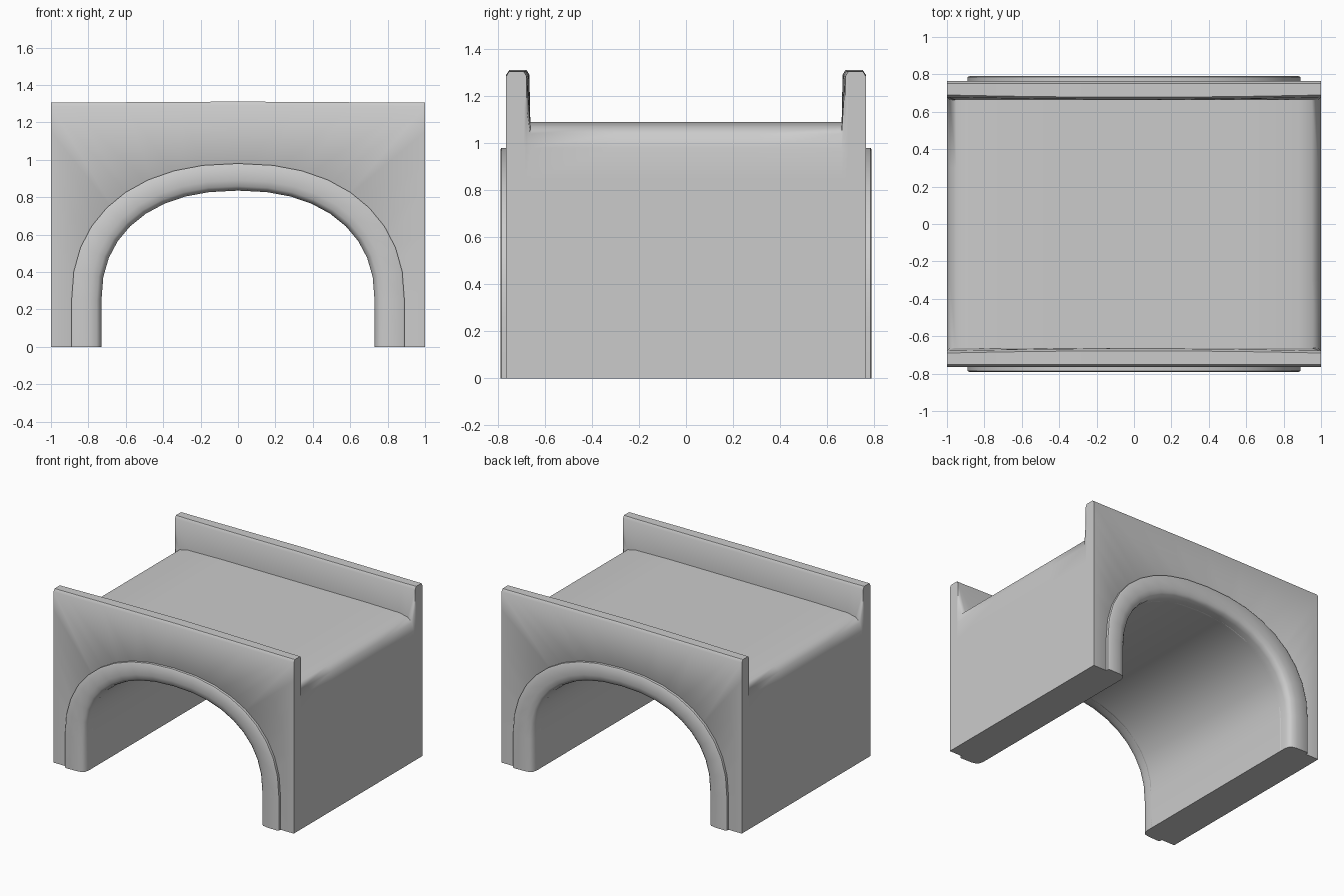
import bpy, bmesh, math

cube = bpy.data.objects.get("Cube")
if cube:
    bpy.data.objects.remove(cube, do_unlink=True)

stone = bpy.data.materials.new("grey_stone")
stone.use_nodes = True
GREY = (0.6, 0.6, 0.6, 1)
stone.diffuse_color = GREY
bsdf = stone.node_tree.nodes["Principled BSDF"]
bsdf.inputs["Base Color"].default_value = GREY
bsdf.inputs["Roughness"].default_value = 0.8


def mirrored(half):
    """Full left-to-right outline from the +x half, which ends at x = 0."""
    return [(-x, z) for x, z in half] + [p for p in reversed(half[:-1])]


def arch(t):
    """Arch line: t = 0 is the opening, t = 1 the outside of the surround."""
    w, rise, spring, steps = 0.73 + 0.16 * t, 0.585 + 0.145 * t, 0.25, 9
    half = [(w, 0)]
    for i in range(steps + 1):
        a = math.pi / 2 * i / steps
        c, s = max(math.cos(a), 0) ** (2 / 2.25), math.sin(a) ** (2 / 2.25)
        half.append((w * c if i < steps else 0, spring + rise * s))
    return mirrored(half)


def finish(bm, name):
    bmesh.ops.recalc_face_normals(bm, faces=bm.faces)
    mesh = bpy.data.meshes.new(name)
    bm.to_mesh(mesh)
    bm.free()
    mesh.materials.append(stone)
    obj = bpy.data.objects.new(name, mesh)
    bpy.context.collection.objects.link(obj)
    bpy.ops.object.select_all(action="DESELECT")
    obj.select_set(True)
    bpy.context.view_layer.objects.active = obj
    bpy.ops.object.shade_smooth_by_angle(angle=math.radians(50))
    return obj


# Outer outlines: rounded deck shoulders, and square-ended parapet
side = [(1, 0), (1, 0.3), (1, 0.6), (1, 0.85), (1, 0.98)]
inner = [(0.6, 1), (0.3, 1), (0, 1)]
deck = side + [(0.985, 1.04), (0.95, 1.07), (0.88, 1.085)] + [(x, 1.09) for x, _ in inner]


def parapet(top):
    half = side + [(1, 1.15), (1, top), (0.9, top)]
    return half + [(x, top + 0.006 * (1 - x)) for x, _ in inner]


# Bridge body: stations across the width, from the outer face to the deck
half_stations = [
    (0.765, 0.5, parapet(1.285)),
    (0.752, 0.4, parapet(1.305)),
    (0.69, 0.0, parapet(1.305)),
    (0.678, 0.0, parapet(1.285)),
    (0.662, 0.0, deck),
    (0.3, 0.0, deck),
]
stations = [(-y, t, o) for y, t, o in half_stations]
stations += [s for s in reversed(half_stations)]
bm = bmesh.new()
rings = []
for y, t, outline in stations:
    loop = arch(t) + list(reversed(mirrored(outline)))
    ring = []
    for x, z in loop:
        # Parapet is slightly thicker at mid span
        swell = 0.012 * (1 - x * x) if z > 1.2 and abs(y) < 0.72 else 0
        ring.append(bm.verts.new((x, y - math.copysign(swell, y), z)))
    rings.append(ring)
n = len(rings[0])
for a, b in zip(rings, rings[1:]):
    for i in range(n):
        j = (i + 1) % n
        bm.faces.new((a[i], a[j], b[j], b[i]))
for ring in (rings[0], rings[-1]):
    for i in range(n // 2 - 1):
        bm.faces.new((ring[i], ring[i + 1], ring[n - 2 - i], ring[n - 1 - i]))
finish(bm, "bridge_body")

# Raised arch surrounds on both faces, rounded towards the opening
section = [(0, 0.68), (0, 0.735), (0.05, 0.765), (0.16, 0.78),
           (0.38, 0.788), (0.95, 0.79), (1, 0.785), (1, 0.74)]
for sign, name in ((-1, "front_arch_surround"), (1, "back_arch_surround")):
    bm = bmesh.new()
    rows = [[bm.verts.new((x, sign * y, z)) for x, z in arch(t)] for t, y in section]
    for a, b in zip(rows, rows[1:] + rows[:1]):
        for i in range(len(a) - 1):
            bm.faces.new((a[i], a[i + 1], b[i + 1], b[i]))
    for end in (0, -1):
        bm.faces.new([row[end] for row in rows])
    finish(bm, name)
